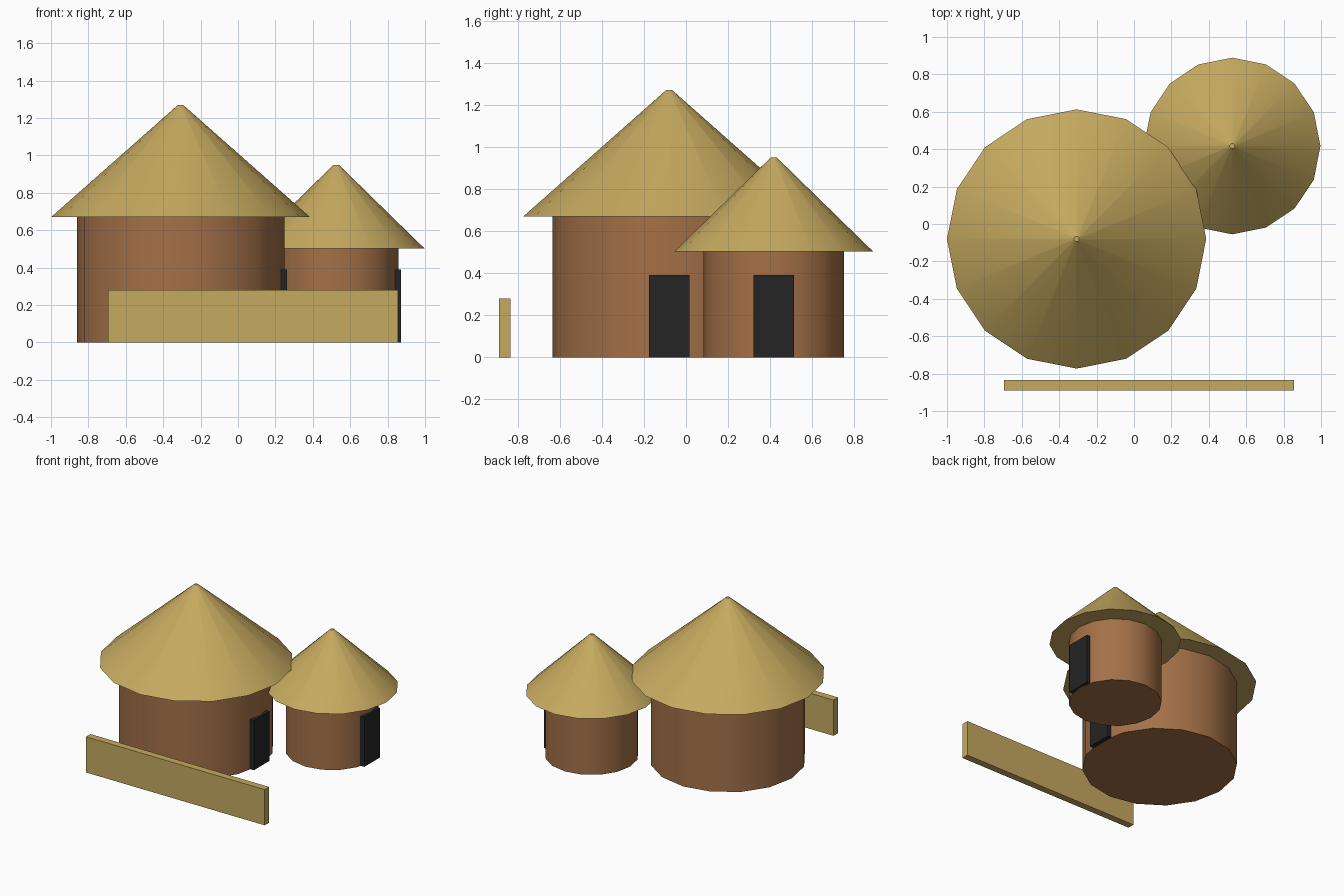
import bpy

if "Cube" in bpy.data.objects:
    bpy.data.objects.remove(bpy.data.objects["Cube"])


def material(name, rgb):
    mat = bpy.data.materials.new(name)
    mat.diffuse_color = (*rgb, 1.0)
    mat.use_nodes = True
    mat.node_tree.nodes["Principled BSDF"].inputs["Base Color"].default_value = mat.diffuse_color
    return mat


THATCH = material("thatch straw", (0.56, 0.40, 0.115))
CLAY = material("clay brown", (0.37, 0.165, 0.065))
DARK = material("door black", (0.018, 0.018, 0.018))


def cone(name, x, y, z0, z1, r0, r1, mat):
    """16-sided upright cone or drum, smooth around its side."""
    bpy.ops.mesh.primitive_cone_add(
        vertices=16, radius1=r0, radius2=r1, depth=z1 - z0,
        location=(x, y, (z0 + z1) / 2))
    obj = bpy.context.object
    # put a corner on each axis whatever the primitive's start angle
    obj.name = name
    obj.data.materials.append(mat)
    bpy.ops.object.shade_smooth_by_angle()
    return obj


def box(name, low, high, mat):
    """Axis-aligned box between two corners."""
    bpy.ops.mesh.primitive_cube_add(
        size=1, location=[(a + b) / 2 for a, b in zip(low, high)])
    obj = bpy.context.object
    obj.name = name
    obj.scale = [b - a for a, b in zip(low, high)]
    bpy.ops.object.transform_apply(location=False, rotation=False, scale=True)
    obj.data.materials.append(mat)
    return obj


def hut(name, x, y, wall_r, wall_h, roof_r, top):
    """Round clay hut with thatched roof and a door slab facing +x."""
    cone(name + "_wall", x, y, 0, wall_h, wall_r, wall_r, CLAY)
    cone(name + "_roof", x, y, wall_h, top, roof_r, 0.014, THATCH)
    door_x = x + wall_r - 0.005
    box(name + "_door", (door_x - 0.018, y - 0.096, 0),
        (door_x + 0.018, y + 0.096, 0.39), DARK)


hut("large_hut", -0.307, -0.08, 0.555, 0.67, 0.693, 1.27)
hut("small_hut", 0.525, 0.417, 0.333, 0.503, 0.472, 0.95)

# Low fence in front of the huts
box("fence", (-0.695, -0.89, 0), (0.855, -0.835, 0.28), THATCH)
